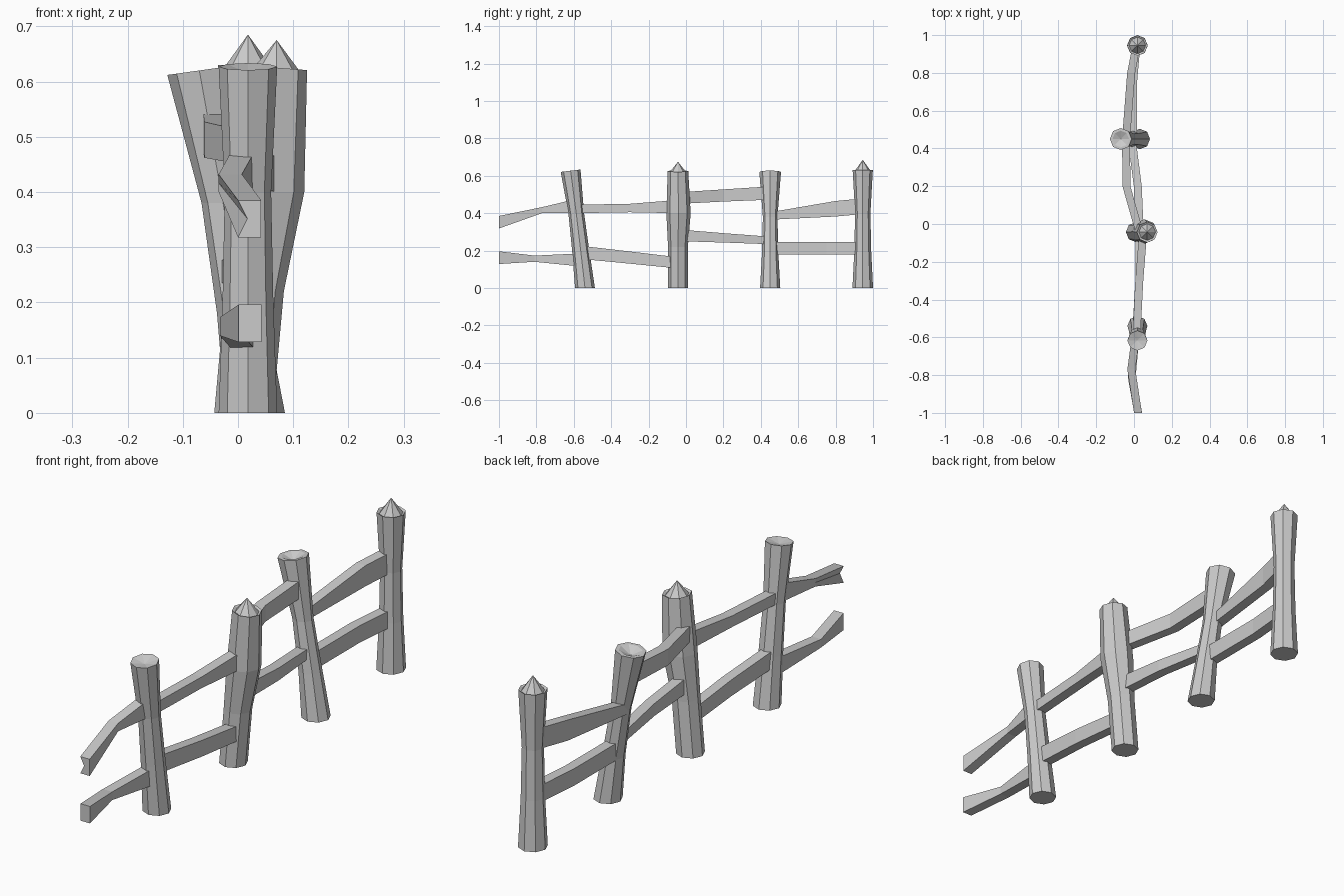
import bpy, bmesh
from math import cos, sin, pi

if "Cube" in bpy.data.objects:
    bpy.data.objects.remove(bpy.data.objects["Cube"])


def finish(bm, name):
    bmesh.ops.recalc_face_normals(bm, faces=bm.faces)
    mesh = bpy.data.meshes.new(name)
    bm.to_mesh(mesh)
    bm.free()
    bpy.context.collection.objects.link(bpy.data.objects.new(name, mesh))


def loft(bm, rings):
    """Join neighbouring rings of vertices with quads."""
    for a, b in zip(rings, rings[1:]):
        n = len(a)
        for i in range(n):
            j = (i + 1) % n
            bm.faces.new((a[i], a[j], b[j], b[i]))


def post(name, sections, cap, tilt=(0, 0)):
    """Eight-sided post; sections are (x, y, z, radius), cap is (radius, dz) steps, last is the tip."""
    bm = bmesh.new()
    top = sections[-1]
    data = [s + (0, 0) for s in sections[:-1]] + [top + tilt]
    data += [(top[0], top[1], top[2] + dz, r) + tilt for r, dz in cap[:-1]]
    rings = []
    for x, y, z, r, tx, ty in data:
        ring = []
        for i in range(8):
            dx, dy = r * cos(i * pi / 4), r * sin(i * pi / 4)
            ring.append(bm.verts.new((x + dx, y + dy, z + dx * tx + dy * ty)))
        rings.append(ring)
    loft(bm, rings)
    bm.faces.new(rings[0])
    tip = bm.verts.new((top[0], top[1], top[2] + cap[-1][1]))
    for i in range(8):
        bm.faces.new((rings[-1][i], rings[-1][(i + 1) % 8], tip))
    finish(bm, name)


def rail(name, sections, notch=0):
    """Rough board; sections are (y, x centre, z bottom, z top). The first end may be split."""
    bm = bmesh.new()
    w = 0.021
    rings = []
    for k, (y, x, lo, hi) in enumerate(sections):
        cut = notch if k == 0 else 0
        pts = [(x - w, lo), (x + w, lo), (x + w, hi), (x - w, hi), (x - w + cut, (lo + hi) / 2)]
        rings.append([bm.verts.new((px, y, pz)) for px, pz in pts])
    loft(bm, rings)
    bm.faces.new(rings[0])
    bm.faces.new(rings[-1])
    finish(bm, name)


# Post caps: pointed, or dished
pointed = [(0.044, -0.006), (0, 0.05)]
dished = [(0.044, 0.0), (0, -0.02)]

post("post_1", [(0.018, -0.54, 0, 0.053), (0.018, -0.563, 0.2, 0.046),
                (0.018, -0.587, 0.4, 0.042), (0.018, -0.617, 0.627, 0.053)],
     [(0, -0.012)], (0, 0.12))
post("post_2", [(0.01, -0.043, 0, 0.053), (0.03, -0.043, 0.22, 0.053),
                (0.055, -0.04, 0.4, 0.065), (0.07, -0.043, 0.625, 0.055)],
     pointed, (-0.08, 0))
post("post_3", [(0.031, 0.45, 0, 0.054), (0.006, 0.45, 0.18, 0.044),
                (-0.027, 0.45, 0.38, 0.039), (-0.07, 0.45, 0.62, 0.058)],
     dished, (0.14, 0))
post("post_4", [(0.018, 0.945, 0, 0.055), (0.018, 0.945, 0.2, 0.045),
                (0.018, 0.945, 0.4, 0.041), (0.018, 0.945, 0.63, 0.054)], 
     pointed[:1] + [(0, 0.055)])

# Upper rails, the first with a split end
rail("upper_rail_1", [(-1, 0.021, 0.318, 0.385), (-0.77, -0.014, 0.40, 0.432),
                      (-0.59, 0.01, 0.40, 0.475)], notch=0.017)
rail("upper_rail_2", [(-0.59, 0.013, 0.40, 0.445), (-0.3, 0.028, 0.405, 0.45),
                      (-0.05, 0.048, 0.40, 0.47)])
rail("upper_rail_3", [(-0.03, 0.025, 0.45, 0.512), (0.2, -0.04, 0.462, 0.527),
                      (0.45, -0.042, 0.472, 0.543)])
rail("upper_rail_4", [(0.45, -0.042, 0.365, 0.405), (0.8, -0.015, 0.382, 0.465),
                      (0.94, 0.012, 0.395, 0.478)])

# Lower rails
rail("lower_rail_1", [(-1, 0.022, 0.128, 0.196), (-0.81, -0.012, 0.14, 0.173),
                      (-0.56, 0.01, 0.115, 0.185)])
rail("lower_rail_2", [(-0.56, 0.013, 0.155, 0.225), (-0.3, 0.028, 0.13, 0.195),
                      (-0.05, 0.03, 0.105, 0.165)])
rail("lower_rail_3", [(-0.03, 0.03, 0.25, 0.312), (0.2, 0.02, 0.243, 0.293),
                      (0.45, -0.012, 0.234, 0.274)])
rail("lower_rail_4", [(0.45, -0.005, 0.178, 0.246), (0.75, -0.005, 0.178, 0.246),
                      (0.94, 0.012, 0.178, 0.246)])
